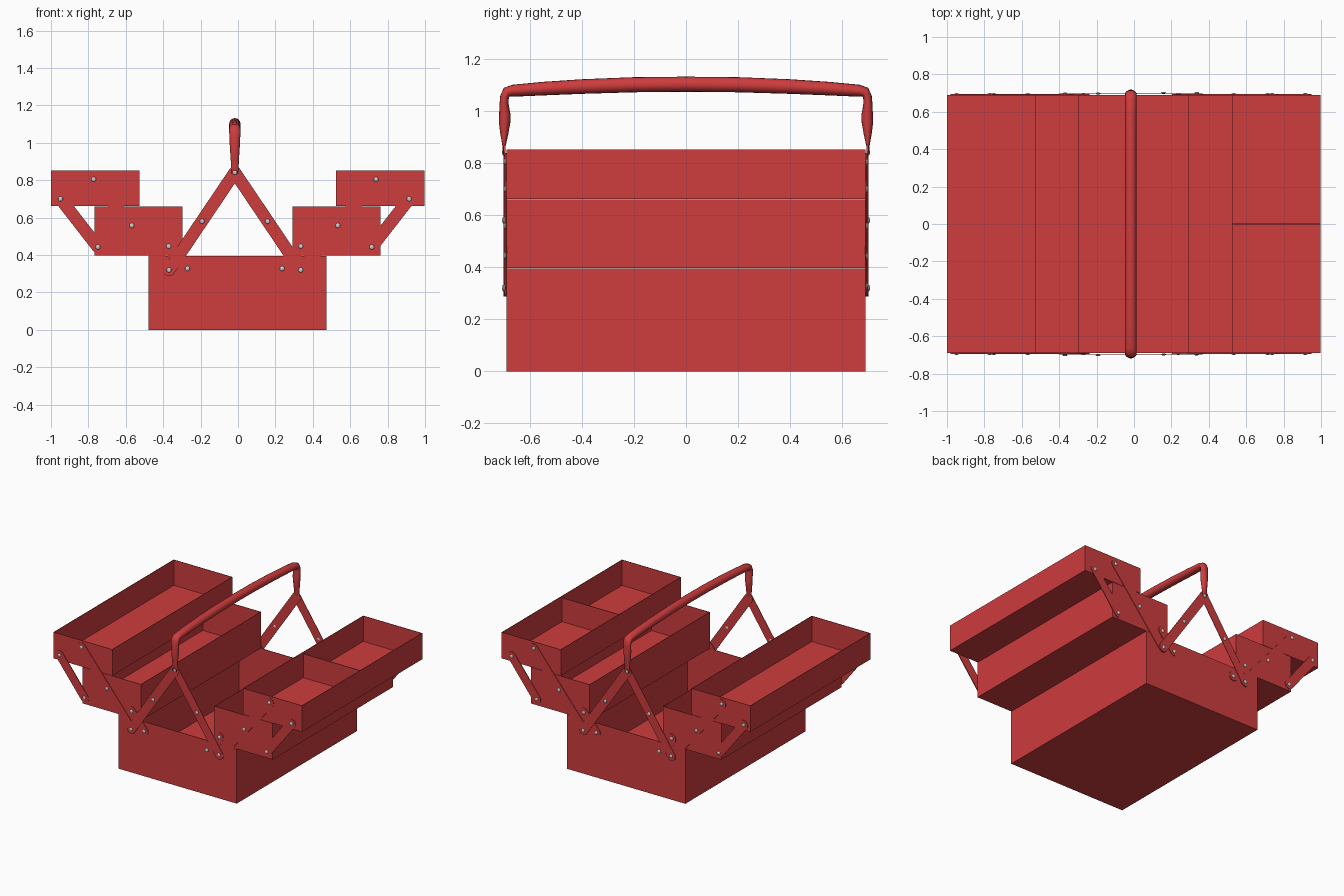
import bpy, bmesh
from math import sin, cos, pi, atan2
from mathutils import Vector

if "Cube" in bpy.data.objects:
    bpy.data.objects.remove(bpy.data.objects["Cube"])

red = bpy.data.materials.new("red_paint")
red.diffuse_color = (0.62, 0.045, 0.047, 1)
red.use_nodes = True
red.node_tree.nodes["Principled BSDF"].inputs["Base Color"].default_value = red.diffuse_color
HALF = 0.69      # half length of the boxes in y
WALL = 0.005     # sheet thickness
CX = -0.017      # centre of the linkage and handle


def finish(bm, name, mat=red, smooth=False):
    bmesh.ops.recalc_face_normals(bm, faces=bm.faces[:])
    me = bpy.data.meshes.new(name)
    bm.to_mesh(me)
    bm.free()
    ob = bpy.data.objects.new(name, me)
    bpy.context.collection.objects.link(ob)
    if mat:
        me.materials.append(mat)
    if smooth:
        for p in me.polygons:
            p.use_smooth = True
    return ob


def block(bm, x0, x1, y0, y1, z0, z1):
    vs = bmesh.ops.create_cube(bm, size=1)["verts"]
    for v in vs:
        v.co = Vector(((x0 + x1) / 2 + v.co.x * (x1 - x0),
                       (y0 + y1) / 2 + v.co.y * (y1 - y0),
                       (z0 + z1) / 2 + v.co.z * (z1 - z0)))


def tray(name, x0, x1, z0, z1):
    # open box: inset the lid face, then push it down to the floor
    bm = bmesh.new()
    block(bm, x0, x1, -HALF, HALF, z0, z1)
    top = max(bm.faces, key=lambda f: f.calc_center_median().z)
    bmesh.ops.inset_region(bm, faces=[top], thickness=WALL)
    floor = bmesh.ops.extrude_discrete_faces(bm, faces=[top])["faces"][0]
    for v in floor.verts:
        v.co.z = z0 + WALL
    return finish(bm, name)


def link(name, a, b, y0, y1, r=0.033, seg=8):
    # flat bar with round ends between two pivots in the xz plane
    ang = atan2(b[1] - a[1], b[0] - a[0])
    bm = bmesh.new()
    pts = []
    for c, start in ((b, ang - pi / 2), (a, ang + pi / 2)):
        for i in range(seg + 1):
            t = start + pi * i / seg
            pts.append((c[0] + r * cos(t), y0, c[1] + r * sin(t)))
    face = bm.faces.new([bm.verts.new(p) for p in pts])
    ext = bmesh.ops.extrude_face_region(bm, geom=[face])["geom"]
    for v in ext:
        if isinstance(v, bmesh.types.BMVert):
            v.co.y = y1
    return finish(bm, name)


def rivet(name, p, y):
    bm = bmesh.new()
    bmesh.ops.create_uvsphere(bm, u_segments=12, v_segments=8, radius=0.013)
    for v in bm.verts:
        v.co = Vector((p[0] + v.co.x, y + v.co.y * 0.45, p[1] + v.co.z))
    return finish(bm, name, None, True)


# Boxes: base, two middle trays, two top trays
tray("base_box", -0.478, 0.473, 0.0, 0.396)
tray("middle_tray_left", -0.767, -0.297, 0.397, 0.66)
tray("middle_tray_right", 0.291, 0.762, 0.397, 0.66)
tray("top_tray_left", -1.0, -0.527, 0.662, 0.852)
tray("top_tray_right", 0.523, 0.998, 0.662, 0.852)

# Divider across the right top tray
bm = bmesh.new()
block(bm, 0.527, 0.994, -0.003, 0.003, 0.665, 0.84)
finish(bm, "tray_divider")

# Linkages on both ends and both sides
apex = (0.0, 0.842)
for end, ename in ((-1, "front"), (1, "back")):
    for side, sname in ((-1, "left"), (1, "right")):
        def P(x, z):
            return (CX + side * x, z)
        tag = ename + "_" + sname
        inner, outer = end * 0.688, end * 0.694
        link("long_link_" + tag, P(0.755, 0.805), P(0.352, 0.32), inner, outer)
        link("upper_link_" + tag, P(0.932, 0.70), P(0.732, 0.443), inner, outer)
        link("lower_link_" + tag, P(0.353, 0.447), P(0.253, 0.328), inner, outer)
        # handle bars overlap, one layer each
        lay = 0.0035 if side == end else 0.0
        y0, y1 = end * (0.694 + lay), end * (0.6975 + lay)
        link("handle_bar_" + tag, P(*apex), P(0.352, 0.32), y0, y1)
        for i, q in enumerate(((0.755, 0.805), (0.551, 0.558), (0.932, 0.70),
                               (0.732, 0.443), (0.353, 0.447), (0.253, 0.328))):
            rivet(f"rivet_{tag}_{i}", P(*q), outer)
        for i, q in enumerate(((0.175, 0.58), (0.352, 0.32))):
            rivet(f"bar_rivet_{tag}_{i}", P(*q), y1)
    rivet("apex_rivet_" + ename, (CX, 0.842), end * 0.701)

# Handle: lofted tube, flattened at both ends (y, z, in-plane radius, x radius)
half = [(-0.699, 0.835, 0.004, 0.020), (-0.699, 0.865, 0.006, 0.020),
        (-0.698, 0.91, 0.015, 0.022), (-0.697, 0.955, 0.022, 0.025),
        (-0.696, 0.985, 0.022, 0.027), (-0.699, 1.03, 0.017, 0.029),
        (-0.697, 1.055, 0.017, 0.030), (-0.688, 1.073, 0.020, 0.030),
        (-0.665, 1.078, 0.023, 0.030), (-0.55, 1.086, 0.026, 0.030),
        (-0.40, 1.094, 0.028, 0.030), (-0.20, 1.101, 0.029, 0.030)]
path = half + [(0.0, 1.103, 0.029, 0.030)] + [(-y, z, a, b) for y, z, a, b in reversed(half)]
bm = bmesh.new()
rings = []
N = 16
for i, (y, z, ra, rx) in enumerate(path):
    p, n = path[max(i - 1, 0)], path[min(i + 1, len(path) - 1)]
    d = Vector((0, n[0] - p[0], n[1] - p[1])).normalized()
    side = Vector((0, -d.z, d.y))
    rings.append([bm.verts.new(Vector((CX, y, z)) + side * ra * sin(2 * pi * k / N)
                               + Vector((rx * cos(2 * pi * k / N), 0, 0))) for k in range(N)])
for r0, r1 in zip(rings, rings[1:]):
    for k in range(N):
        bm.faces.new((r0[k], r0[(k + 1) % N], r1[(k + 1) % N], r1[k]))
bm.faces.new(rings[0])
bm.faces.new(rings[-1])
finish(bm, "handle", red, True)
